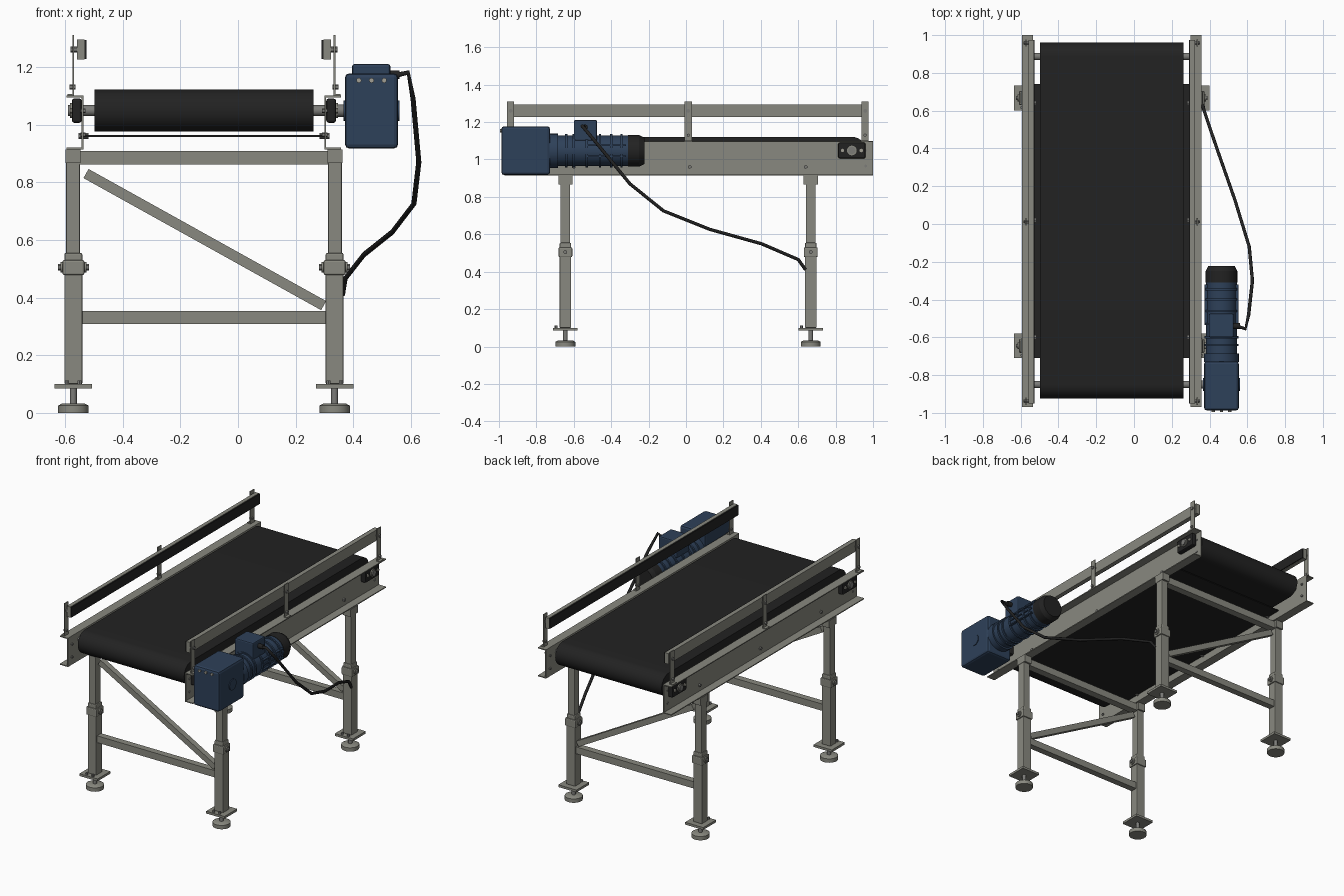
import bpy, bmesh, math
from mathutils import Vector

cube = bpy.data.objects.get("Cube")
if cube:
    bpy.data.objects.remove(cube, do_unlink=True)


def material(name, rgb):
    m = bpy.data.materials.new(name)
    m.use_nodes = True
    m.diffuse_color = (*rgb, 1)
    bsdf = m.node_tree.nodes["Principled BSDF"]
    bsdf.inputs["Base Color"].default_value = (*rgb, 1)
    bsdf.inputs["Roughness"].default_value = 0.6
    return m


STEEL = material("warm grey steel", (0.25, 0.25, 0.215))
BOLT = material("bolt grey", (0.2, 0.2, 0.19))
BLACK = material("black rubber", (0.016, 0.016, 0.016))
BLUE = material("motor blue", (0.027, 0.052, 0.1))
PALE = material("pale plug", (0.36, 0.35, 0.3))

CX = -0.118           # conveyor centre line
SIDES = (-1, 1)
FRAMES = (-0.645, 0.667)
ROLLERS = (-0.85, 0.887)
RZ, RR = 1.048, 0.073


def finish(name, bm, mat, bevel=0, smooth=False):
    bmesh.ops.recalc_face_normals(bm, faces=bm.faces)
    me = bpy.data.meshes.new(name)
    bm.to_mesh(me)
    bm.free()
    me.materials.append(mat)
    ob = bpy.data.objects.new(name, me)
    bpy.context.collection.objects.link(ob)
    if bevel:
        mod = ob.modifiers.new("edge", "BEVEL")
        mod.width, mod.segments = bevel, 2
    if smooth:
        bpy.ops.object.select_all(action="DESELECT")
        ob.select_set(True)
        bpy.context.view_layer.objects.active = ob
        bpy.ops.object.shade_smooth_by_angle(angle=math.radians(35))
    return ob


def box(name, x, y, z, mat=STEEL, bevel=0):
    """Box from (low, high) pairs on each axis."""
    bm = bmesh.new()
    bmesh.ops.create_cube(bm, size=1)
    for v in bm.verts:
        v.co = [(r[0] + r[1]) / 2 + c * abs(r[1] - r[0]) for r, c in zip((x, y, z), v.co)]
    return finish(name, bm, mat, bevel)


def rod(name, a, b, r, mat=BOLT, r2=None, sides=20):
    """Round bar from point a to point b."""
    a, b = Vector(a), Vector(b)
    bm = bmesh.new()
    bmesh.ops.create_cone(bm, cap_ends=True, segments=sides, radius1=r,
                          radius2=r if r2 is None else r2, depth=(b - a).length)
    turn = (b - a).to_track_quat("Z", "Y")
    for v in bm.verts:
        v.co = turn @ v.co + (a + b) / 2
    return finish(name, bm, mat, smooth=sides > 8)


def prism(name, points, offset, mat=STEEL, smooth=False):
    """Closed 3D outline swept along an offset vector."""
    bm = bmesh.new()
    face = bm.faces.new([bm.verts.new(p) for p in points])
    out = bmesh.ops.extrude_face_region(bm, geom=[face])["geom"]
    bmesh.ops.translate(bm, vec=offset, verts=[g for g in out if isinstance(g, bmesh.types.BMVert)])
    return finish(name, bm, mat, smooth=smooth)


def span(s, a, b):
    """Mirrored x range measured out from the centre line."""
    return sorted((CX + s * a, CX + s * b))


def around(c, h):
    return (c - h, c + h)


# Belt loop around both end rollers, and the pan under it
outline = []
for yc, start in ((ROLLERS[1], -90), (ROLLERS[0], 90)):
    for i in range(21):
        t = math.radians(start + i * 9)
        outline.append((CX - 0.38, yc + RR * math.cos(t), RZ + RR * math.sin(t)))
prism("belt", outline, (0.76, 0, 0), BLACK, smooth=True)
box("belt_pan", span(1, -0.415, 0.415), (-0.71, 0.74), (0.957, 0.963), BLACK)
for y in ROLLERS:
    rod("roller_shaft", (CX - 0.472, y, RZ), (CX + 0.472, y, RZ), 0.019)

for s in SIDES:
    # Outward-facing side channel
    w, f, t, lo, hi = 0.418, 0.476, 0.006, 0.914, 1.1
    profile = [(w, lo), (f, lo), (f, lo + t), (w + t, lo + t),
               (w + t, hi - t), (f, hi - t), (f, hi), (w, hi)]
    prism("side_channel", [(CX + s * a, -0.97, z) for a, z in profile], (0, 1.97, 0))
    for y in (-0.6, 0.02, 0.64):
        rod("pan_bolt", (CX + s * 0.4, y, 0.96), (CX + s * 0.435, y, 0.96), 0.01, sides=6)
    for y in (-0.93, 0.96):
        for z in (0.965, RZ):
            rod("channel_bolt", (CX + s * 0.41, y, z), (CX + s * 0.428, y, z), 0.008, sides=6)

    # Bearing blocks
    for y in ROLLERS:
        box("bearing_block", span(s, 0.424, 0.458), around(y, 0.073), around(RZ, 0.042), BLACK, 0.008)
        rod("bearing_hub", (CX + s * 0.43, y, RZ), (CX + s * 0.465, y, RZ), 0.026, STEEL)
        for dy in (-0.05, 0.05):
            rod("bearing_bolt", (CX + s * 0.44, y + dy, RZ), (CX + s * 0.465, y + dy, RZ), 0.01, PALE, sides=6)

    # Guide rail with rubber facing, carried on three posts
    box("guide_rail", span(s, 0.415, 0.44), (-0.95, 0.975), (1.226, 1.295))
    box("guide_rail_facing", span(s, 0.408, 0.415), (-0.95, 0.975), (1.228, 1.293), BLACK)
    for y in (-0.938, 0.012, 0.958):
        box("guide_post", span(s, 0.45, 0.456), around(y, 0.019), (1.1, 1.31))
        box("guide_post_foot", span(s, 0.45, 0.474), around(y, 0.019), (1.1, 1.105))
        rod("guide_bolt", (CX + s * 0.43, y, 1.26), (CX + s * 0.463, y, 1.26), 0.011, sides=6)
        rod("post_bolt", (CX + s * 0.445, y, 1.13), (CX + s * 0.467, y, 1.13), 0.009, sides=6)

    # Telescopic legs with levelling feet
    for y in FRAMES:
        mid = CX + s * 0.453
        box("leg_top_clip", span(s, 0.428, 0.48), around(y, 0.038), (0.866, 0.914))
        box("upper_leg", span(s, 0.43, 0.478), around(y, 0.026), (0.5, 0.912), bevel=0.004)
        box("lower_leg", around(mid, 0.031), around(y, 0.031), (0.1, 0.53), bevel=0.004)
        box("leg_sleeve", around(mid, 0.038), around(y, 0.037), (0.478, 0.53), bevel=0.006)
        box("leg_sleeve_cap", around(mid, 0.031), around(y, 0.031), (0.525, 0.555), bevel=0.006)
        rod("clamp_bolt", (mid - 0.054, y, 0.505), (mid + 0.054, y, 0.505), 0.011, sides=6)
        rod("clamp_boss", (mid - 0.045, y, 0.505), (mid + 0.045, y, 0.505), 0.018, STEEL)
        box("foot_plate", around(mid, 0.065), around(y, 0.065), (0.085, 0.1))
        for dx in (-1, 1):
            rod("foot_plate_bolt", (mid + dx * 0.022, y - 0.05, 0.1), (mid + dx * 0.022, y - 0.05, 0.112), 0.008, sides=6)
        rod("foot_stem", (mid, y, 0.025), (mid, y, 0.09), 0.012)
        rod("foot_pad", (mid, y, 0), (mid, y, 0.025), 0.053, STEEL, sides=28)
        rod("foot_pad_top", (mid, y, 0.025), (mid, y, 0.032), 0.053, STEEL, 0.04, 28)

# Cross members of each leg frame
for y in FRAMES:
    box("top_cross_beam", span(1, -0.432, 0.432), around(y, 0.024), (0.862, 0.908))
    box("lower_cross_beam", span(1, -0.424, 0.424), around(y, 0.021), (0.309, 0.353))
    a, b = Vector((-0.527, 0, 0.83)), Vector((0.297, 0, 0.372))
    n = (b - a).normalized().cross(Vector((0, 1, 0))) * 0.018
    prism("diagonal_brace", [p + Vector((0, y - 0.018, 0)) for p in (a + n, b + n, b - n, a - n)], (0, 0.036, 0))

# Gearbox
MX, MZ = 0.463, 1.046
box("gearbox", (0.371, 0.555), (-0.987, -0.727), (0.917, 1.177), BLUE, 0.014)
rod("output_shaft", (0.34, ROLLERS[0], RZ), (0.38, ROLLERS[0], RZ), 0.022)
rod("gearbox_cover", (0.366, ROLLERS[0], RZ), (0.56, ROLLERS[0], RZ), 0.035, BLUE)
for dx in (-0.044, 0, 0.044):
    rod("gearbox_plug", (MX + dx, -0.985, 1.153), (MX + dx, -0.995, 1.153), 0.009, PALE, sides=8)

# Motor body, cooling rings and fan cover
rod("motor_flange", (MX, -0.73, MZ), (MX, -0.685, MZ), 0.092, BLUE, sides=32)
rod("motor_body", (MX, -0.7, MZ), (MX, -0.3, MZ), 0.082, BLUE, sides=32)
for y in (-0.64, -0.6, -0.53, -0.46, -0.4, -0.345):
    rod("motor_ring", (MX, y - 0.006, MZ), (MX, y + 0.006, MZ), 0.09, BLUE, sides=32)
rod("fan_cover", (MX, -0.31, MZ), (MX, -0.25, MZ), 0.084, BLACK, sides=32)
rod("fan_cover_end", (MX, -0.25, MZ), (MX, -0.222, MZ), 0.084, BLACK, 0.07, 32)
for dz in (-0.03, 0, 0.03):
    for s in SIDES:
        box("motor_fin", sorted((MX, MX + s * 0.089)), (-0.53, -0.32), around(MZ + dz, 0.004), BLUE)
box("terminal_box", (0.396, 0.528), (-0.6, -0.475), (1.1, 1.21), BLUE, 0.008)
rod("cable_gland", (0.52, -0.54, 1.172), (0.56, -0.54, 1.172), 0.015, BLACK)

# Power cable from the terminal box down to the rear leg
path = [(0.545, -0.54, 1.17), (0.59, -0.555, 1.18), (0.607, -0.48, 1.09), (0.627, -0.3, 0.87),
        (0.61, -0.12, 0.725), (0.535, 0.125, 0.627), (0.437, 0.405, 0.549),
        (0.371, 0.6, 0.465), (0.362, 0.64, 0.41)]
curve = bpy.data.curves.new("power_cable", "CURVE")
curve.dimensions = "3D"
curve.bevel_depth, curve.bevel_resolution = 0.009, 2
curve.use_fill_caps = True
line = curve.splines.new("POLY")
line.points.add(len(path) - 1)
for point, co in zip(line.points, path):
    point.co = (*co, 1)
curve.materials.append(BLACK)
bpy.context.collection.objects.link(bpy.data.objects.new("power_cable", curve))
